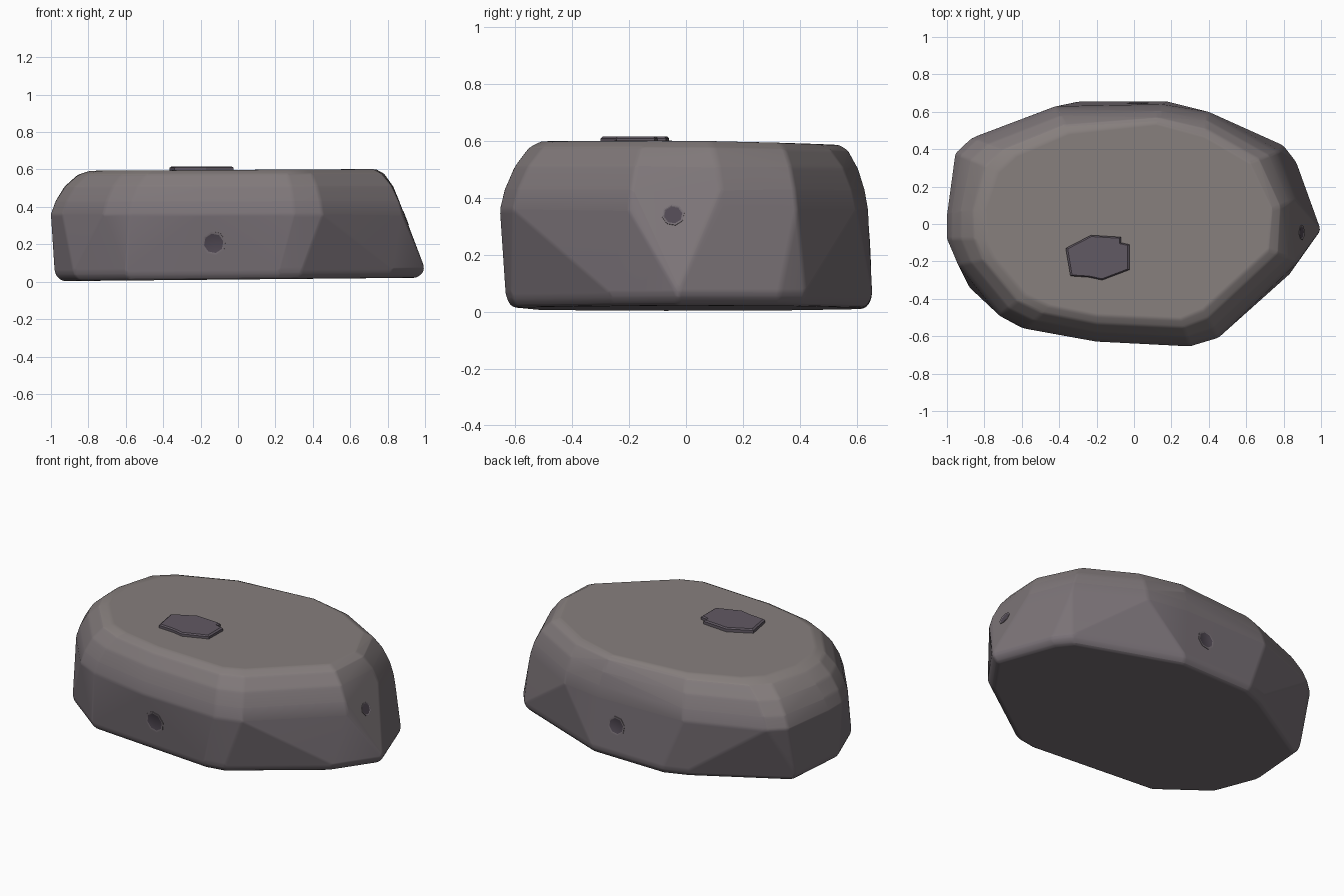
import bpy, bmesh, math
from mathutils import Vector

if "Cube" in bpy.data.objects:
    bpy.data.objects.remove(bpy.data.objects["Cube"])


def material(name, rgb):
    m = bpy.data.materials.new(name)
    m.diffuse_color = (*rgb, 1)
    m.use_nodes = True
    m.node_tree.nodes["Principled BSDF"].inputs["Base Color"].default_value = m.diffuse_color
    return m


def make_object(name, bm, mats, angle):
    me = bpy.data.meshes.new(name)
    bm.to_mesh(me)
    bm.free()
    ob = bpy.data.objects.new(name, me)
    bpy.context.collection.objects.link(ob)
    for m in mats:
        me.materials.append(m)
    bpy.ops.object.select_all(action='DESELECT')
    ob.select_set(True)
    bpy.context.view_layer.objects.active = ob
    bpy.ops.object.shade_smooth_by_angle(angle=math.radians(angle))
    return ob


# Stone colour shifts from purple-grey sides to brown-grey top
side_rgb, top_rgb = Vector((.185, .16, .178)), Vector((.24, .212, .205))
STEPS = 6
stone = [material(f"stone_{i}", side_rgb.lerp(top_rgb, i / (STEPS - 1))) for i in range(STEPS)]
chip_mat = material("chip", (0.12, 0.10, 0.125))
pit_mat = material("pit", (0.08, 0.065, 0.085))

# Outlines of the boulder: foot, widest waist, flat top
foot = [(1, -.03), (.87, .33), (.80, .42), (.18, .655), (-.30, .655), (-.44, .60),
        (-.95, .30), (-.98, -.08), (-.88, -.34), (-.6, -.555),
        (.22, -.635), (.34, -.615), (.83, -.27)]
waist = [(.88, -.2), (.88, .13), (.78, .39), (.40, .60), (.15, .64), (-.42, .63),
         (-.87, .46), (-.955, .38), (-1, .05), (-1, -.08), (-.94, -.22), (-.72, -.49),
         (-.58, -.56), (-.2, -.63), (.3, -.655), (.45, -.61)]
top = [(.72, -.14), (.74, .08), (.62, .33), (.38, .47), (.12, .54), (-.35, .49),
       (-.63, .37), (-.73, .28), (-.80, .08), (-.79, -.08), (-.75, -.18), (-.58, -.38),
       (-.45, -.44), (-.2, -.49), (.25, -.51), (.37, -.46)]

# Boulder: convex hull of stacked outlines with a rounded shoulder
bm = bmesh.new()
for s, z in [(.955, .012), (.985, .03), (1, .06)]:
    for x, y in foot:
        bm.verts.new((x * s, y * s, z + .009 * x))
for t, z in [(0, .36), (.12, .43), (.36, .51), (.7, .575), (1, .598)]:
    for a, b in zip(waist, top):
        p = Vector(a).lerp(Vector(b), t)
        bm.verts.new((p.x, p.y, z + t * (.006 * p.x - .022 * max(p.y, 0))))
bm.verts.new((.1, 0, .606))
res = bmesh.ops.convex_hull(bm, input=bm.verts[:])
junk = {e for e in res["geom_interior"] + res["geom_unused"]
        if isinstance(e, bmesh.types.BMVert)}
bmesh.ops.delete(bm, geom=list(junk), context='VERTS')
bmesh.ops.recalc_face_normals(bm, faces=bm.faces[:])
bmesh.ops.dissolve_limit(bm, angle_limit=math.radians(3), verts=bm.verts[:], edges=bm.edges[:])
for f in bm.faces:
    f.material_index = round(max(0, min(1, f.normal.z)) * (STEPS - 1))
boulder = make_object("boulder", bm, stone, 60)
# Soft narrow strips between flat facets
bev = boulder.modifiers.new("soft_edges", 'BEVEL')
bev.width, bev.segments = .02, 2
bev.limit_method, bev.angle_limit = 'ANGLE', math.radians(12)
boulder.modifiers.new("flat_facets", 'WEIGHTED_NORMAL').weight = 60


# Round pits with a slight rim, seated on the boulder's surface
def pit(name, origin, direction, r):
    hit, loc, nor, _ = boulder.ray_cast(Vector(origin), Vector(direction))
    bm = bmesh.new()
    rings = []
    for k, h in [(1, -.01), (1, .003), (.88, .003), (.8, .001)]:
        rings.append([bm.verts.new((r * k * math.cos(i * math.pi / 4 + .2),
                                    r * k * math.sin(i * math.pi / 4 + .2), h))
                      for i in range(8)])
    for lo, hi in zip(rings, rings[1:]):
        for i in range(8):
            j = (i + 1) % 8
            bm.faces.new((lo[i], lo[j], hi[j], hi[i]))
    for f in bm.faces:
        f.material_index = 1
    bm.faces.new(rings[-1])
    ob = make_object(name, bm, [pit_mat, stone[0]], 30)
    ob.location = loc
    ob.rotation_euler = nor.to_track_quat('Z', 'Y').to_euler()


pit("front_pit", (-.13, -2, .205), (0, 1, 0), .066)
pit("right_pit", (2, -.045, .34), (-1, 0, 0), .04)
pit("back_pit", (.02, 2, .22), (0, -1, 0), .058)

# Thin flake lying on the top
bm = bmesh.new()
outline = [(-.365, -.13), (-.34, -.278), (-.24, -.285), (-.17, -.30), (-.025, -.245),
           (-.025, -.11), (-.07, -.10), (-.07, -.07), (-.23, -.06)]
low = [bm.verts.new((x, y, .585)) for x, y in outline]
mid = [bm.verts.new((x, y, .61)) for x, y in outline]
high = [bm.verts.new((-.19 + (x + .19) * .94, -.18 + (y + .18) * .94, .617)) for x, y in outline]
n = len(outline)
for a, b in ((low, mid), (mid, high)):
    for i in range(n):
        j = (i + 1) % n
        bm.faces.new((a[i], a[j], b[j], b[i]))
bm.faces.new(high)
bm.faces.new(low[::-1])
make_object("top_flake", bm, [chip_mat], 20)
